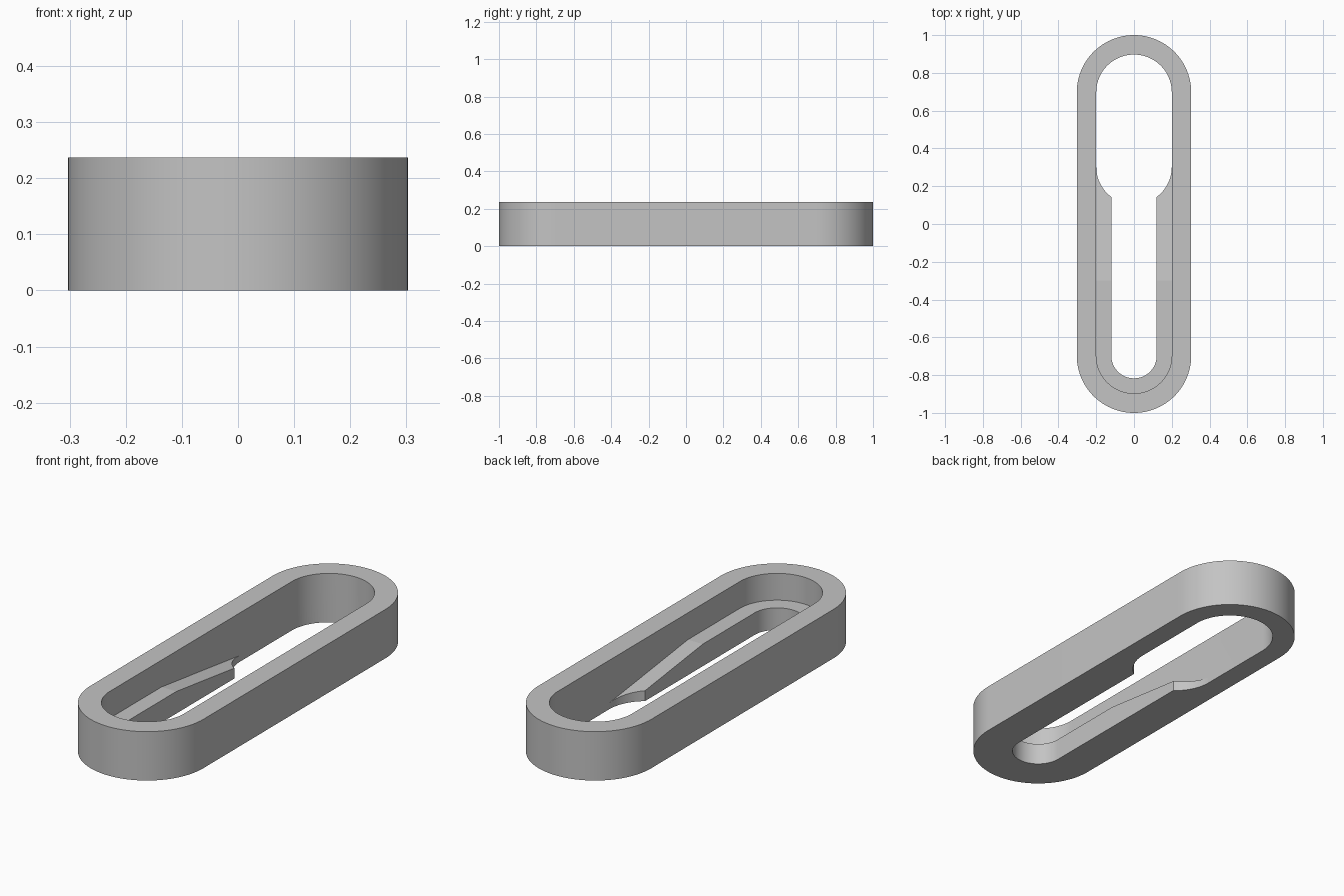
import bpy, bmesh
from math import sin, cos, pi, asin

if "Cube" in bpy.data.objects:
    bpy.data.objects.remove(bpy.data.objects["Cube"])

R_OUT, R_IN, R_SLOT = 0.303, 0.2, 0.12   # outer wall, cavity, narrow slot
END, ENTRY = 0.697, 0.303                # arc centres along y
HEIGHT = 0.237
KINK_Y, LIP_Z, SLOPE = -0.3, 0.107, 0.128
SEG = 48

grey = bpy.data.materials.new("plain grey")
grey.use_nodes = True
colour = (0.55, 0.55, 0.55, 1)
grey.diffuse_color = colour
grey.node_tree.nodes["Principled BSDF"].inputs["Base Color"].default_value = colour


def arc(cy, r, a0, a1, n=SEG):
    steps = [a0 + (a1 - a0) * i / n for i in range(n + 1)]
    return [(r * cos(a), cy + r * sin(a)) for a in steps]


def stadium(r):
    return arc(END, r, 0, pi) + arc(-END, r, pi, 2 * pi)


def prism(name, outline, z0, z1, ramp=False):
    bm = bmesh.new()
    base = bm.faces.new([bm.verts.new((x, y, z0)) for x, y in outline])
    top = bmesh.ops.extrude_face_region(bm, geom=[base])["geom"]
    for v in top:
        if isinstance(v, bmesh.types.BMVert):
            v.co.z = z1
    if ramp:
        # Fold the underside into a level part and a falling ramp
        bmesh.ops.bisect_plane(bm, geom=bm.verts[:] + bm.edges[:] + bm.faces[:],
                               plane_co=(0, KINK_Y, 0), plane_no=(0, 1, 0))
        for v in bm.verts:
            if v.co.z < (z0 + z1) / 2:
                v.co.z = LIP_Z - SLOPE * max(0, v.co.y - KINK_Y)
    bmesh.ops.recalc_face_normals(bm, faces=bm.faces)
    mesh = bpy.data.meshes.new(name)
    bm.to_mesh(mesh)
    bm.free()
    mesh.materials.append(grey)
    obj = bpy.data.objects.new(name, mesh)
    bpy.context.collection.objects.link(obj)
    return obj


# Rounded outer block
body = prism("keyhole_frame", stadium(R_OUT), 0, HEIGHT)

# Keyhole through-cut: wide entry at the back, narrow slot at the front
a = asin((R_IN**2 - R_SLOT**2) ** 0.5 / R_IN)
keyhole = (arc(END, R_IN, 0, pi) + arc(ENTRY, R_IN, pi, pi + a, 16)
           + arc(-END, R_SLOT, pi, 2 * pi) + arc(ENTRY, R_IN, -a, 0, 16))
slot_cutter = prism("slot_cutter", keyhole, -0.2, 0.5)

# Upper cavity, leaving the ramped lip below it
cavity_cutter = prism("cavity_cutter", stadium(R_IN), 0, 0.5, ramp=True)

bpy.ops.object.select_all(action="DESELECT")
bpy.context.view_layer.objects.active = body
body.select_set(True)
for cutter in (slot_cutter, cavity_cutter):
    cutter.hide_render = True
    mod = body.modifiers.new(cutter.name, "BOOLEAN")
    mod.operation = "DIFFERENCE"
    mod.solver = "EXACT"
    mod.object = cutter
    bpy.ops.object.modifier_apply(modifier=mod.name)
    bpy.data.objects.remove(cutter)

bpy.ops.object.shade_smooth_by_angle(angle=0.09)
